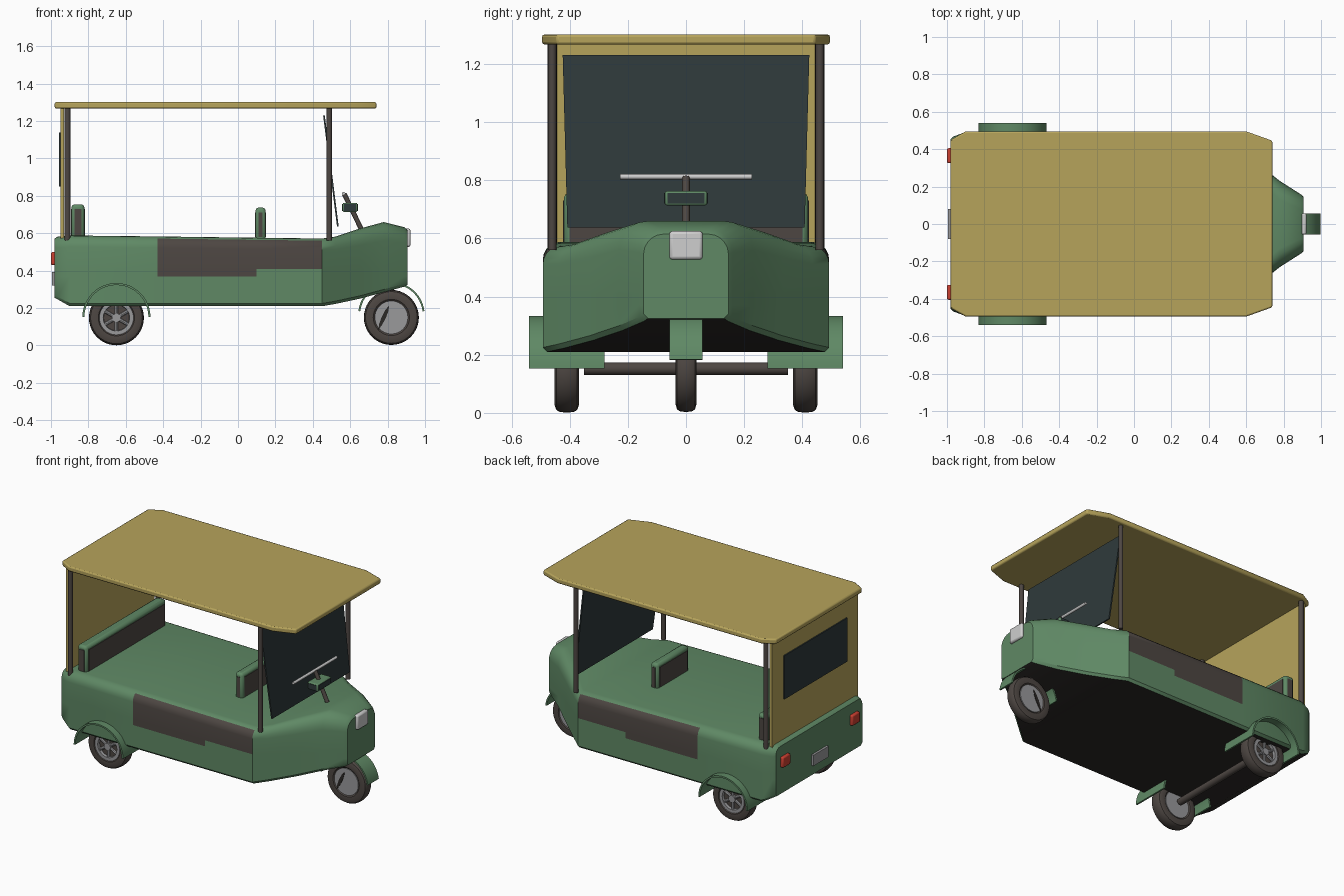
import bpy, bmesh, math
from mathutils import Vector, Matrix

if "Cube" in bpy.data.objects:
    bpy.data.objects.remove(bpy.data.objects["Cube"])

def mat(name, r, g, b):
    m = bpy.data.materials.new(name)
    m.diffuse_color = (r, g, b, 1)
    m.use_nodes = True
    m.node_tree.nodes["Principled BSDF"].inputs["Base Color"].default_value = m.diffuse_color
    return m

GREEN = mat("green paint", .115, .25, .13)
YELLOW = mat("mustard canopy", .47, .37, .105)
BROWN = mat("dark brown trim", .075, .062, .055)
GLASS = mat("dark glass", .028, .041, .043)
UNDER = mat("black underside", .024, .021, .019)
GREY = mat("wheel grey", .32, .32, .33)
LIGHT = mat("pale metal", .62, .62, .62)
RED = mat("red lens", .6, .05, .03)

def finish(name, bm, mats, smooth=True, bevel=0, segs=2):
    bmesh.ops.recalc_face_normals(bm, faces=bm.faces)
    me = bpy.data.meshes.new(name)
    bm.to_mesh(me)
    bm.free()
    ob = bpy.data.objects.new(name, me)
    bpy.context.collection.objects.link(ob)
    for m in mats:
        me.materials.append(m)
    if bevel:
        mod = ob.modifiers.new("bevel", 'BEVEL')
        mod.width, mod.segments = bevel, segs
    if smooth:
        bpy.ops.object.select_all(action='DESELECT')
        ob.select_set(True)
        bpy.context.view_layer.objects.active = ob
        bpy.ops.object.shade_smooth_by_angle(angle=math.radians(35))
    return ob

def box(name, x, y, z, m, bevel=0, tilt=0):
    """Box from (min, max) ranges, tilted about y round its centre."""
    bm = bmesh.new()
    c = Vector([sum(r) / 2 for r in (x, y, z)])
    s = [r[1] - r[0] for r in (x, y, z)]
    M = Matrix.Translation(c) @ Matrix.Rotation(tilt, 4, 'Y') @ Matrix.Diagonal((*s, 1))
    bmesh.ops.create_cube(bm, size=1, matrix=M)
    return finish(name, bm, [m], bool(bevel), bevel)

def rod(name, a, b, r, m, sides=16):
    a, b = Vector(a), Vector(b)
    bm = bmesh.new()
    rot = (b - a).to_track_quat('Z', 'Y').to_matrix().to_4x4()
    bmesh.ops.create_cone(bm, cap_ends=True, segments=sides, radius1=r, radius2=r,
                          depth=(b - a).length, matrix=Matrix.Translation((a + b) / 2) @ rot)
    return finish(name, bm, [m])

def prism(name, pts, to3d, offset, m, bevel=0):
    """Extrude a flat outline."""
    bm = bmesh.new()
    f = bm.faces.new([bm.verts.new(to3d(*p)) for p in pts])
    g = bmesh.ops.extrude_face_region(bm, geom=[f])
    bmesh.ops.translate(bm, vec=offset, verts=[v for v in g['geom'] if isinstance(v, bmesh.types.BMVert)])
    return finish(name, bm, [m], bool(bevel), bevel)

def lathe(name, profile, c, m, steps=40, start=0, end=2 * math.pi):
    """Sweep a closed (radius, y) profile about the y direction."""
    bm = bmesh.new()
    full = end - start > 6.28
    rings = []
    for i in range(steps if full else steps + 1):
        a = start + (end - start) * i / steps
        rings.append([bm.verts.new((c[0] + r * math.cos(a), c[1] + y, c[2] + r * math.sin(a)))
                      for r, y in profile])
    n = len(profile)
    for i in range(steps):
        p, q = rings[i], rings[(i + 1) % len(rings)]
        for j in range(n):
            bm.faces.new((p[j], p[(j + 1) % n], q[(j + 1) % n], q[j]))
    if not full:
        bm.faces.new(rings[0])
        bm.faces.new(rings[-1])
    return finish(name, bm, [m])

# --- Body shell lofted along x: (x, half width, bottom, top, corner radius)
sections = [(-.98, .455, .255, .572, .045), (-.965, .468, .247, .582, .06), (-.90, .492, .21, .588, .06),
            (-.43, .492, .21, .583, .06), (.10, .492, .21, .576, .06), (.45, .492, .21, .572, .06),
            (.52, .437, .222, .582, .07), (.65, .333, .25, .625, .09), (.78, .23, .285, .66, .10),
            (.89, .16, .315, .632, .08), (.907, .146, .325, .615, .07)]
bm = bmesh.new()
rings = []
for x, w, zb, zt, r in sections:
    half = [(w - r + r * math.sin(a), zt - r + r * math.cos(a))
            for a in [math.radians(18 * k) for k in range(6)]]
    half += [(w, .41), (w, .37), (w, zb + .015), (w - .015, zb)]
    loop = half + [(-y, z) for y, z in reversed(half)]
    rings.append([bm.verts.new((x, y, z)) for y, z in loop])
n = len(rings[0])
for p, q in zip(rings, rings[1:]):
    for j in range(n):
        bm.faces.new((p[j], p[(j + 1) % n], q[(j + 1) % n], q[j]))
bm.faces.new(rings[0])
bm.faces.new(rings[-1])
bmesh.ops.recalc_face_normals(bm, faces=bm.faces)
for f in bm.faces:
    c, nr = f.calc_center_median(), f.normal
    low = .37 if c.x < .10 else .41
    if nr.z < -.75:
        f.material_index = 1                      # underside
    elif -.43 < c.x < .45 and abs(nr.y) > .55 and c.z > low:
        f.material_index = 2                      # dark side panels
finish("body_shell", bm, [GREEN, UNDER, BROWN])

# --- Canopy, posts, rear wall and glazing
half = [(.74, .445), (.60, .495), (-.90, .495), (-.98, .45)]
prism("canopy_roof", half + [(x, -y) for x, y in reversed(half)],
      lambda x, y: (x, y, 1.267), (0, 0, .034), YELLOW, .008)
for s, side in ((1, "left"), (-1, "right")):
    rod("rear_post_" + side, (-.912, s * .46, .56), (-.912, s * .46, 1.27), .016, BROWN)
    rod("front_post_" + side, (.488, s * .46, .56), (.488, s * .46, 1.27), .014, BROWN)
box("rear_wall", (-.95, -.93), (-.45, .45), (.565, 1.268), YELLOW)
box("rear_window", (-.958, -.949), (-.33, .33), (.85, 1.14), GLASS)
prism("windshield", [(.424, 1.23), (.408, .637), (-.408, .637), (-.424, 1.23)],
      lambda y, z: (.455 + (1.23 - z) * .125, y, z), (.009, 0, 0), GLASS)

# --- Seat backs with dark cushions
for name, x0, x1, w, top in (("rear_seat", -.89, -.822, .42, .755), ("driver_seat", .093, .148, .165, .737)):
    box(name + "_back", (x0, x1), (-w, w), (.56, top), GREEN, .016)
    box(name + "_cushion", (x0 - .003, x1 + .003), (-w + .02, w - .02), (.58, top - .025), BROWN)
    box(name + "_end_trim", (x0 + .016, x1 - .016), (-w - .003, w + .003), (.58, top - .025), BROWN)

# --- Steering
rod("steering_stem", (.568, 0, .81), (.67, 0, .60), .013, BROWN)
rod("handlebar", (.565, -.227, .812), (.565, .227, .812), .009, LIGHT)
box("instrument_box", (.56, .638), (-.073, .073), (.713, .763), GREEN, .008)
box("instrument_face", (.557, .641), (-.063, .063), (.72, .756), GLASS)
box("instrument_sides", (.568, .630), (-.076, .076), (.72, .756), GLASS)

# --- Lamps and plate
box("headlight", (.89, .922), (-.057, .057), (.527, .625), LIGHT, .01)
for s, side in ((1, "left"), (-1, "right")):
    y = s * .365
    box("tail_light_" + side, (-1.0, -.965), (y - .04, y + .04), (.43, .50), RED, .008)
box("number_plate", (-.995, -.975), (-.08, .08), (.32, .392), GREY)

# --- Wheels
def wheel(name, x, y, z, R, w, spoked):
    h = w / 2
    side = [(R * .59, h * .7), (R * .66, h * .95), (R * .82, h), (R * .94, h * .85), (R * .985, h * .55), (R, 0)]
    lathe(name + "_tyre", side + [(r, -k) for r, k in reversed(side[:-1])], (x, y, z), BROWN)
    if not spoked:
        rod(name + "_disc", (x, y - h * .9, z), (x, y + h * .9, z), R * .6, GREY, 40)
        lens = [(-.006, -.065), (.004, -.04), (.012, 0), (.012, .035), (.006, .065),
                (-.006, .04), (-.013, 0), (-.013, -.035)]
        prism(name + "_slot", [(a + b * .35, b) for a, b in lens],
              lambda a, b: (x - .04 + a, y - h * .9 - .003, z + b), (0, w * .9 + .006, 0), UNDER)
        return
    o = 1 if y > 0 else -1
    rod(name + "_inner_disc", (x, y - o * h * .85, z), (x, y + o * h * .4, z), R * .6, GREY, 40)
    rod(name + "_recess", (x, y, z), (x, y + o * h * .45, z), R * .5, BROWN, 32)
    ring = [(R * .62, h * .3), (R * .62, h * .88), (R * .48, h * .88), (R * .46, h * .3)]
    lathe(name + "_rim", [(r, o * k) for r, k in ring], (x, y, z), GREY)
    for i in range(6):
        a = math.radians(60 * i + 30)
        rod(f"{name}_spoke_{i}", (x, y + o * h * .55, z),
            (x + R * .5 * math.cos(a), y + o * h * .55, z + R * .5 * math.sin(a)), R * .065, GREY, 8)
    rod(name + "_hub", (x, y, z), (x, y + o * h * .9, z), R * .16, GREY, 20)

wheel("front_wheel", .82, 0, .15, .147, .072, False)
for s, side in ((1, "left"), (-1, "right")):
    wheel("rear_wheel_" + side, -.65, s * .41, .148, .147, .084, True)
    lathe("rear_fender_" + side, [(.182, -.13), (.182, .13), (.171, .13), (.171, -.13)],
          (-.65, s * .41, .152), GREEN, 24, 0, math.pi)
rod("rear_axle", (-.65, -.35, .152), (-.65, .35, .152), .022, BROWN)
lathe("front_fender", [(.178, -.057), (.178, .057), (.168, .057), (.168, -.057)],
      (.82, 0, .162), GREEN, 24, math.radians(7), math.radians(173))
rod("steering_column", (.80, 0, .29), (.82, 0, .36), .03, BROWN)
